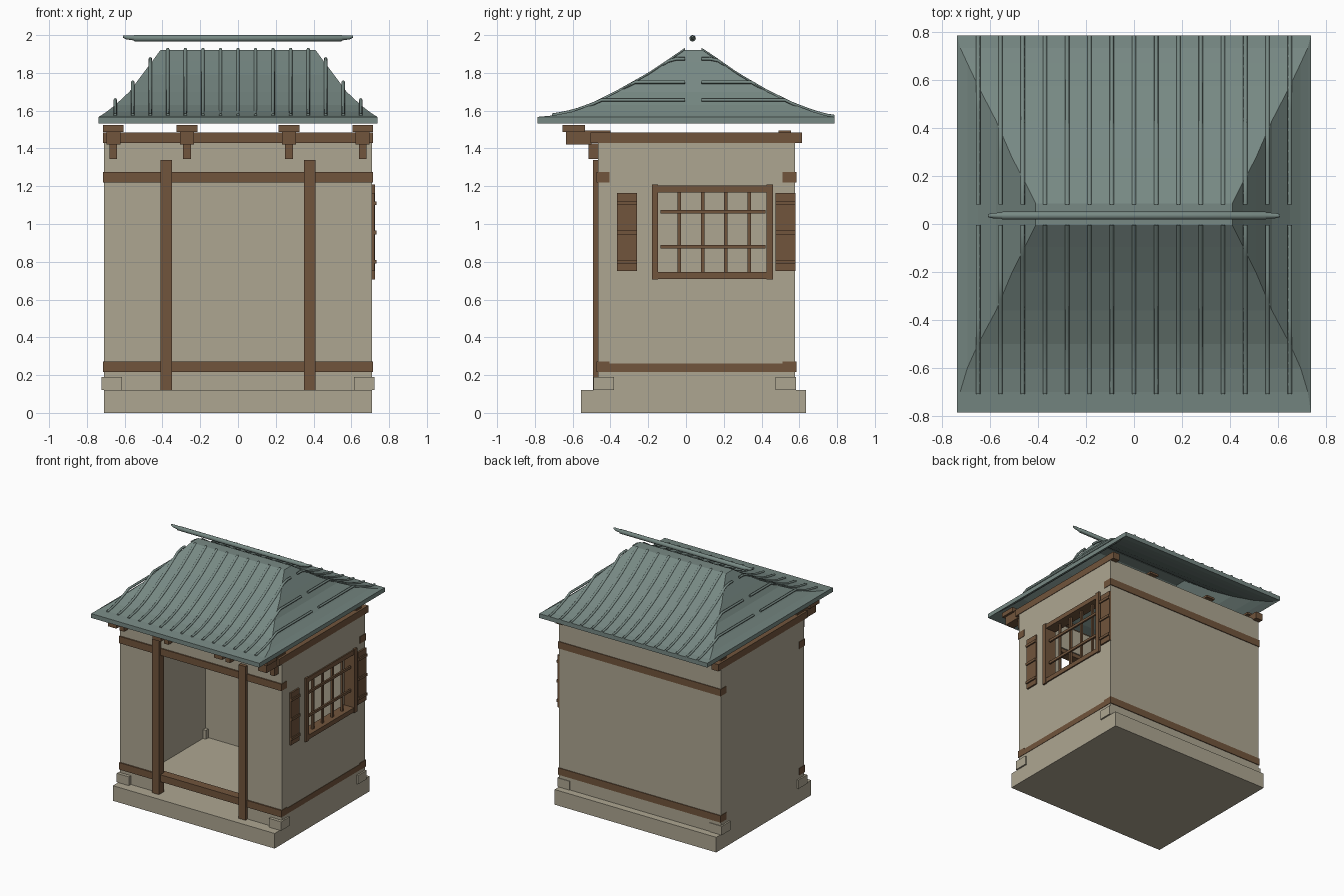
import bpy, bmesh, math

if "Cube" in bpy.data.objects:
    bpy.data.objects.remove(bpy.data.objects["Cube"])


def material(name, rgb):
    m = bpy.data.materials.new(name)
    m.diffuse_color = (*rgb, 1)
    m.use_nodes = True
    m.node_tree.nodes["Principled BSDF"].inputs["Base Color"].default_value = m.diffuse_color
    return m


PLASTER = material("plaster", (0.42, 0.38, 0.285))
WOOD = material("brown wood", (0.165, 0.09, 0.045))
TILE = material("slate green tile", (0.185, 0.25, 0.23))


def finish(name, bm, mat):
    bmesh.ops.recalc_face_normals(bm, faces=bm.faces)
    me = bpy.data.meshes.new(name)
    bm.to_mesh(me)
    bm.free()
    me.materials.append(mat)
    ob = bpy.data.objects.new(name, me)
    bpy.context.collection.objects.link(ob)
    return ob


def boxes(name, mat, items):
    """One object from boxes given as (x0, x1, y0, y1, z0, z1)."""
    bm = bmesh.new()
    for x0, x1, y0, y1, z0, z1 in items:
        for v in bmesh.ops.create_cube(bm, size=1)["verts"]:
            v.co = ((x0 + x1) / 2 + v.co.x * (x1 - x0),
                    (y0 + y1) / 2 + v.co.y * (y1 - y0),
                    (z0 + z1) / 2 + v.co.z * (z1 - z0))
    return finish(name, bm, mat)


def mirror(items):
    return items + [(-b[1], -b[0], *b[2:]) for b in items]


def tube(bm, path, sides=8):
    """Round bar through (point, radius) pairs, cut across x or y."""
    along_x = abs(path[-1][0][0] - path[0][0][0]) > 1e-4
    rings = []
    for (x, y, z), r in path:
        ring = []
        for i in range(sides):
            a = 2 * math.pi * i / sides
            c, s = r * math.cos(a), r * math.sin(a)
            ring.append(bm.verts.new((x, y + c, z + s) if along_x else (x + c, y, z + s)))
        rings.append(ring)
    for a, b in zip(rings, rings[1:]):
        for i in range(sides):
            j = (i + 1) % sides
            bm.faces.new((a[i], a[j], b[j], b[i]))
    bm.faces.new(rings[0])
    bm.faces.new(rings[-1])


# Base slab and corner stones
boxes("base_slab", PLASTER, [(-0.71, 0.71, -0.555, 0.635, 0, 0.12)])
boxes("corner_stones", PLASTER, mirror([(0.615, 0.722, -0.49, -0.38, 0.12, 0.19),
                                        (0.615, 0.722, 0.475, 0.583, 0.12, 0.19)]))

# Walls: open doorway at the front, window hole on the right
T, TOP = 0.07, 1.44
X, Y0, Y1 = 0.71, -0.465, 0.578
boxes("left_wall", PLASTER, [(-X, -X + T, Y0, Y1, 0.12, TOP)])
boxes("back_wall", PLASTER, [(-X + T, X - T, Y1 - T, Y1, 0.12, TOP)])
boxes("front_wall", PLASTER, mirror([(0.38, X - T, Y0, Y0 + T, 0.12, TOP)])
      + [(-0.38, 0.38, Y0, Y0 + T, 1.25, TOP)])
WY0, WY1, WZ0, WZ1 = -0.165, 0.445, 0.725, 1.19
boxes("right_wall", PLASTER, [(X - T, X, Y0, WY0, 0.12, TOP), (X - T, X, WY1, Y1, 0.12, TOP),
                              (X - T, X, WY0, WY1, 0.12, WZ0), (X - T, X, WY0, WY1, WZ1, TOP)])

# Door posts and horizontal wall beams
boxes("door_posts", WOOD, mirror([(0.35, 0.41, -0.492, -0.43, 0.12, 1.34)]))
boxes("wall_beams", WOOD, [(-0.714, 0.714, y0, y1, z, z + 0.055)
                           for y0, y1 in ((-0.475, -0.405), (0.51, 0.584))
                           for z in (0.217, 1.22)])
boxes("right_sill_beam", WOOD, [(0.66, 0.713, -0.41, 0.515, 0.217, 0.262)])
boxes("top_beams", WOOD, mirror([(0.655, 0.714, -0.505, 0.615, 1.43, 1.484)])
      + [(-0.655, 0.655, -0.505, -0.445, 1.43, 1.484)])

# Eave brackets: cap, arm, stem and a thin tie strip
brackets = []
for x in (0.27, 0.66):
    brackets += [(x - 0.055, x + 0.055, -0.655, -0.535, 1.488, 1.523),
                 (x - 0.037, x + 0.037, -0.636, -0.5, 1.42, 1.49),
                 (x - 0.02, x + 0.02, -0.515, -0.46, 1.345, 1.425),
                 (x - 0.037, x + 0.037, -0.536, -0.4, 1.48, 1.496),
                 (x - 0.037, x + 0.037, 0.49, 0.555, 1.48, 1.496)]
boxes("eave_brackets", WOOD, mirror(brackets))

# Window frame, lattice and shutters
boxes("window_frame", WOOD, [(0.63, 0.725, y, y + 0.034, 0.705, 1.21) for y in (-0.181, 0.427)]
      + [(0.63, 0.72, -0.15, 0.43, z, z + 0.036) for z in (0.71, 1.168)])
boxes("window_lattice", WOOD, [(0.672, 0.688, y - 0.009, y + 0.009, 0.745, 1.17)
                               for y in (-0.035, 0.088, 0.21, 0.335)]
      + [(0.686, 0.7, -0.135, 0.42, z - 0.01, z + 0.01) for z in (0.88, 1.065)])
shutters = []
for y in (-0.365, 0.475):
    shutters.append((0.705, 0.722, y, y + 0.105, 0.75, 1.165))
    shutters += [(0.71, 0.732, y, y + 0.105, z - 0.01, z + 0.01) for z in (0.8, 0.955, 1.11)]
boxes("window_shutters", WOOD, shutters)

# Curved hip roof lofted from rectangular rings: (z, half width, front y, back y)
RINGS = [(1.567, 0.738, -0.787, 0.787), (1.575, 0.725, -0.70, 0.735), (1.595, 0.695, -0.60, 0.67),
         (1.63, 0.65, -0.50, 0.575), (1.70, 0.575, -0.36, 0.43), (1.79, 0.508, -0.20, 0.275),
         (1.86, 0.455, -0.095, 0.175), (1.922, 0.41, -0.005, 0.085)]
bm = bmesh.new()


def roof_ring(z, w, y0, y1):
    return [bm.verts.new(p) for p in ((-w, y0, z), (w, y0, z), (w, y1, z), (-w, y1, z))]


upper = [roof_ring(*r) for r in RINGS]
lower = [roof_ring(z - 0.034, w, y0, y1) for z, w, y0, y1 in RINGS]
for skin in (upper, lower):
    for a, b in zip(skin, skin[1:]):
        for i in range(4):
            j = (i + 1) % 4
            bm.faces.new((a[i], a[j], b[j], b[i]))
    bm.faces.new(skin[-1])
for i in range(4):
    j = (i + 1) % 4
    bm.faces.new((upper[0][i], upper[0][j], lower[0][j], lower[0][i]))
finish("roof", bm, TILE)


# Roof ribs: follow the slope, then run level where the hip falls away
def lookup(pairs, t):
    pairs = sorted(pairs)
    for (a, za), (b, zb) in zip(pairs, pairs[1:]):
        if a <= t <= b:
            return za + (zb - za) * (t - a) / (b - a)
    return pairs[0][1] if t < pairs[0][0] else pairs[-1][1]


bm = bmesh.new()
side_curve = [(r[1], r[0]) for r in RINGS]
for k in range(15):
    x = -0.65 + k * 1.3 / 14
    cap = lookup(side_curve, abs(x)) + 0.025
    for col, start, end in ((2, -0.71, -0.005), (3, 0.787, 0.082)):
        slope = [(r[col], r[0]) for r in RINGS]
        path = []
        for i in range(17):
            y = start + (end - start) * i / 16
            path.append(((x, y, min(lookup(slope, y), cap) + 0.002), 0.009))
        tube(bm, path)
ribs = finish("roof_ribs", bm, TILE)

# Ridge pole floating above the roof, with tapered tips
bm = bmesh.new()
half = [(0.548, 1.983, 0.017), (0.552, 1.985, 0.013), (0.59, 1.988, 0.011), (0.61, 1.993, 0.006)]
path = [((-x, 0.035, z), r) for x, z, r in reversed(half)]
path += [((x, 0.035, z), r) for x, z, r in half]
tube(bm, path, 12)
ridge = finish("ridge_pole", bm, TILE)

# Smooth the round bars
for ob in (ribs, ridge):
    bpy.ops.object.select_all(action="DESELECT")
    ob.select_set(True)
    bpy.context.view_layer.objects.active = ob
    bpy.ops.object.shade_smooth_by_angle(angle=math.radians(50))
